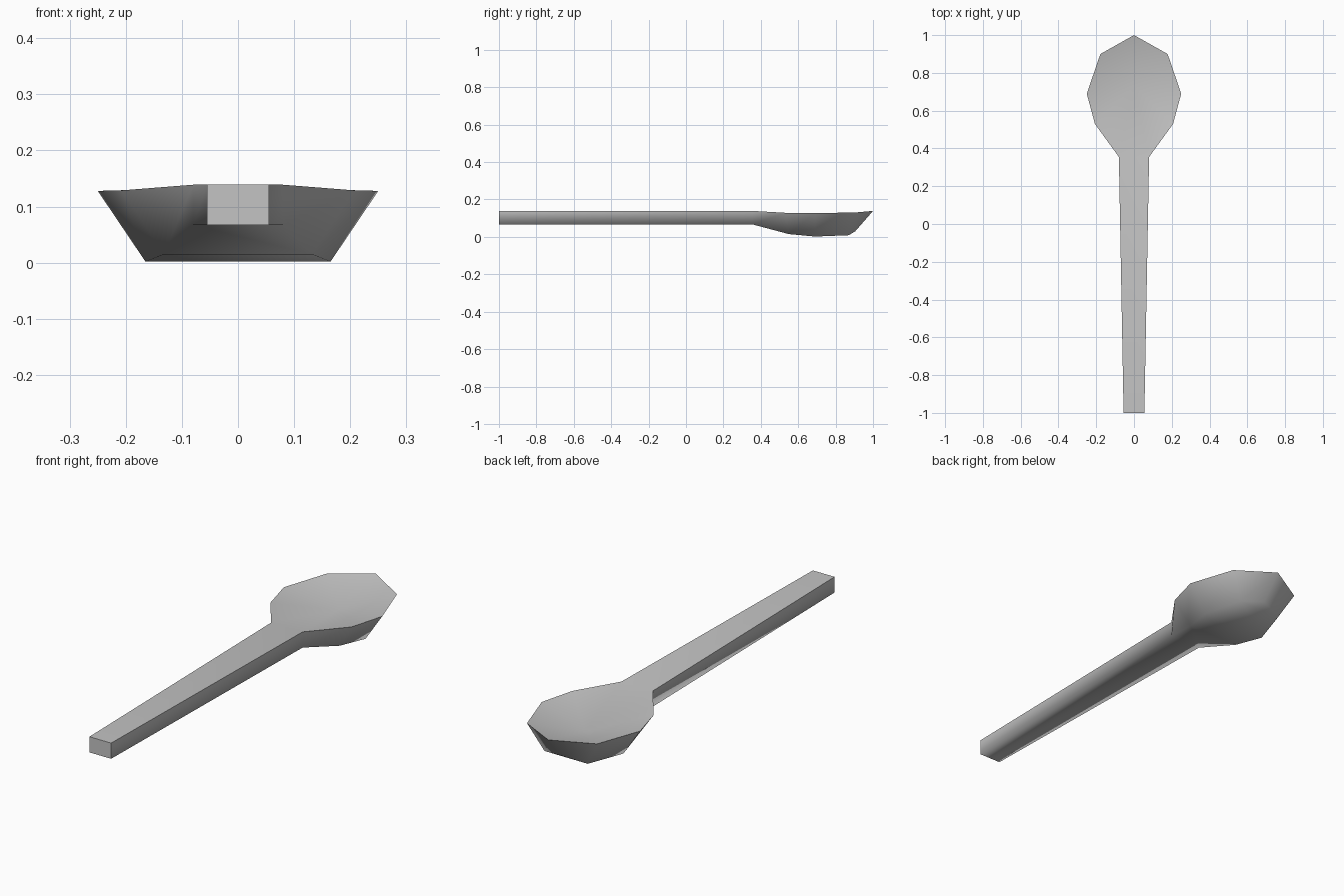
import bpy
import bmesh

cube = bpy.data.objects.get("Cube")
if cube:
    bpy.data.objects.remove(cube, do_unlink=True)

# Grey metal
metal = bpy.data.materials.new("grey_metal")
metal.use_nodes = True
grey = (0.55, 0.55, 0.55, 1.0)
metal.diffuse_color = grey
metal.node_tree.nodes["Principled BSDF"].inputs["Base Color"].default_value = grey

# Stations along the spoon from handle end to tip: (half width, y, z)
RIM = [(0.055, -1, 0.139), (0.08, 0.355, 0.139), (0.207, 0.53, 0.129),
       (0.25, 0.69, 0.128), (0.178, 0.9, 0.13), (0, 1, 0.139)]
BASE = [(0.055, -1, 0.067), (0.08, 0.355, 0.067), (0.132, 0.55, 0.015),
        (0.165, 0.69, 0.002), (0.11, 0.87, 0.009), (0, 0.905, 0.03)]

bm = bmesh.new()


def sides(stations):
    """Right and left vertex rows, sharing the tip vertex."""
    right = [bm.verts.new(p) for p in stations]
    left = [bm.verts.new((-x, y, z)) for x, y, z in stations[:-1]]
    return right, left + [right[-1]]


rim_r, rim_l = sides(RIM)
base_r, base_l = sides(BASE)
last = len(RIM) - 1

# Outer walls and underside
for i in range(last):
    bm.faces.new((base_r[i], base_r[i + 1], rim_r[i + 1], rim_r[i]))
    bm.faces.new((rim_l[i], rim_l[i + 1], base_l[i + 1], base_l[i]))
    under = [base_l[i], base_l[i + 1], base_r[i + 1], base_r[i]]
    bm.faces.new(list(dict.fromkeys(under)))

# Handle top and flat end
bm.faces.new((rim_r[0], rim_r[1], rim_l[1], rim_l[0]))
end_cap = bm.faces.new((base_l[0], base_r[0], rim_r[0], rim_l[0]))

# Hollow of the bowl, fanned around its lowest point
centre = bm.verts.new((0, 0.73, 0.075))
loop = rim_r[1:] + rim_l[-2:0:-1]
for a, b in zip(loop, loop[1:] + loop[:1]):
    bm.faces.new((a, b, centre))

bmesh.ops.recalc_face_normals(bm, faces=bm.faces)

# Smooth surfaces with a crisp rim and handle end
for face in bm.faces:
    face.smooth = True
rows = [rim_r, rim_l]
for row in rows:
    for a, b in zip(row, row[1:]):
        bm.edges.get((a, b)).smooth = False
for edge in end_cap.edges:
    edge.smooth = False

mesh = bpy.data.meshes.new("spoon")
bm.to_mesh(mesh)
bm.free()
mesh.materials.append(metal)
spoon = bpy.data.objects.new("spoon", mesh)
bpy.context.collection.objects.link(spoon)
